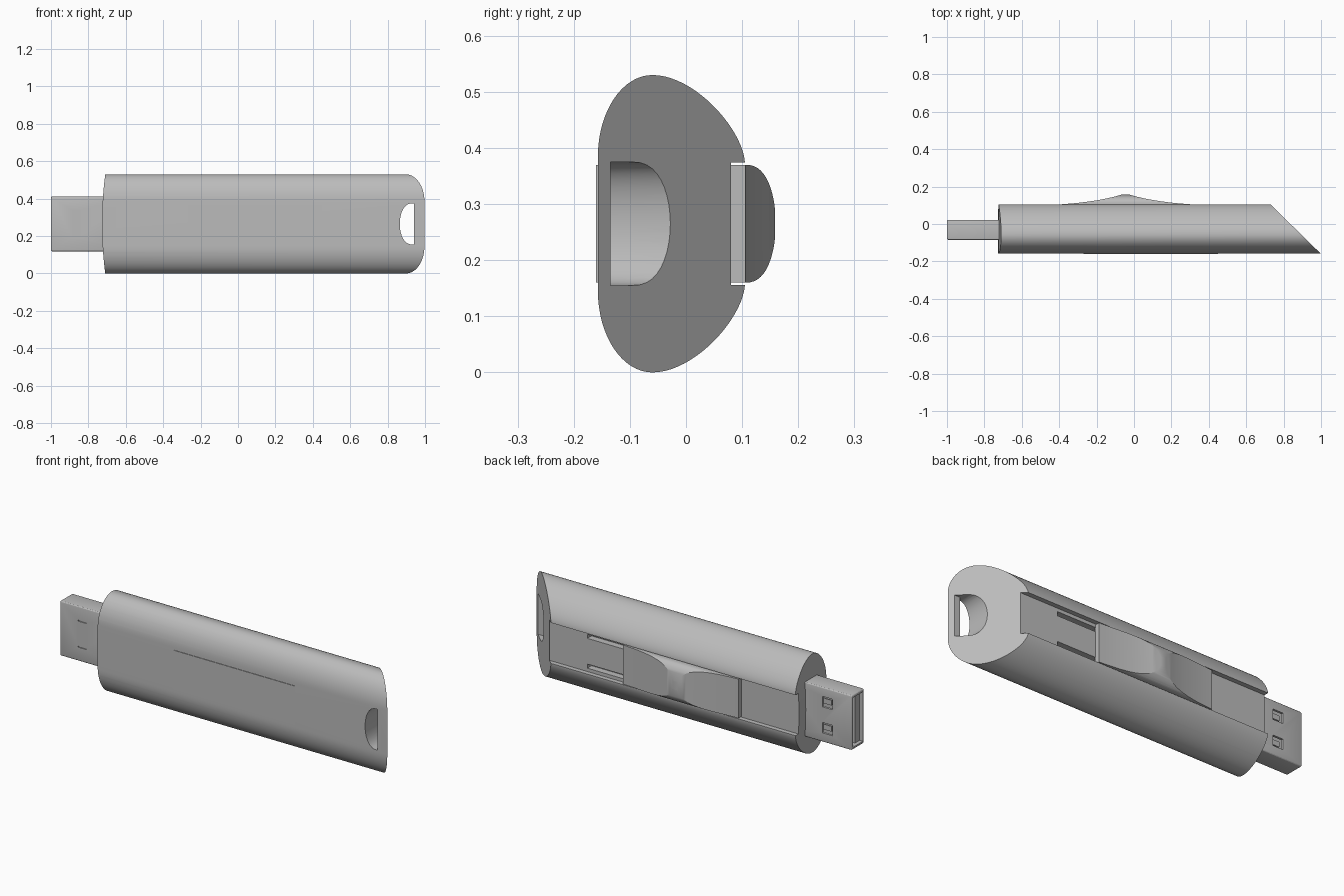
import bpy, bmesh, math
from mathutils import Matrix, Vector

if "Cube" in bpy.data.objects:
    bpy.data.objects.remove(bpy.data.objects["Cube"])

MID = 0.265  # height of the symmetry plane

grey = bpy.data.materials.new("light grey")
grey.use_nodes = True
COLOUR = (0.5, 0.5, 0.5, 1)
grey.diffuse_color = COLOUR
grey.node_tree.nodes["Principled BSDF"].inputs["Base Color"].default_value = COLOUR


def prism(name, points, axis, start, end):
    """Extrude a closed outline along one axis."""
    place = {"x": lambda p, d: (d, p[0], p[1]),
             "y": lambda p, d: (p[0], d, p[1]),
             "z": lambda p, d: (p[0], p[1], d)}[axis]
    bm = bmesh.new()
    face = bm.faces.new([bm.verts.new(place(p, start)) for p in points])
    new = bmesh.ops.extrude_face_region(bm, geom=[face])["geom"]
    move = Vector(place((0, 0), end - start))
    bmesh.ops.translate(bm, vec=move, verts=[v for v in new if isinstance(v, bmesh.types.BMVert)])
    bmesh.ops.recalc_face_normals(bm, faces=bm.faces)
    mesh = bpy.data.meshes.new(name)
    bm.to_mesh(mesh)
    bm.free()
    mesh.materials.append(grey)
    obj = bpy.data.objects.new(name, mesh)
    bpy.context.collection.objects.link(obj)
    return obj


def box(name, x, y, z):
    outline = [(x[0], z[0]), (x[1], z[0]), (x[1], z[1]), (x[0], z[1])]
    return prism(name, outline, "y", *y)


def activate(obj):
    bpy.ops.object.select_all(action="DESELECT")
    bpy.context.view_layer.objects.active = obj
    obj.select_set(True)


def combine(obj, tool, operation="DIFFERENCE"):
    activate(obj)
    mod = obj.modifiers.new("cut", "BOOLEAN")
    mod.operation, mod.object, mod.solver = operation, tool, "EXACT"
    bpy.ops.object.modifier_apply(modifier=mod.name)
    bpy.data.objects.remove(tool)


def bevel(obj, width):
    activate(obj)
    mod = obj.modifiers.new("round", "BEVEL")
    mod.width, mod.segments = width, 3
    bpy.ops.object.modifier_apply(modifier=mod.name)


def smooth(obj):
    activate(obj)
    bpy.ops.object.shade_smooth_by_angle(angle=math.radians(25))


def bezier(a, b, c, d, steps):
    a, b, c, d = map(Vector, (a, b, c, d))
    for i in range(steps + 1):
        t = i / steps
        yield tuple(a*(1-t)**3 + 3*b*t*(1-t)**2 + 3*c*t*t*(1-t) + d*t**3)


# Casing: asymmetric oval section, flat front, narrower flat back
half = list(bezier((0.105, 0.11), (0.1, 0.17), (0.015, 0.265), (-0.06, 0.265), 20))
half += [(-0.06 - 0.097*math.sin(a), 0.12 + 0.145*math.cos(a))
         for a in (math.pi/2*i/16 for i in range(1, 17))]
section = [(y, MID + z) for y, z in half] + [(y, MID - z) for y, z in reversed(half)]
casing = prism("casing", section, "x", -0.8, 1.1)

# Slanted tail and gently bowed mouth
slant = [(-0.9, -0.3), (1.143, -0.3), (0.53, 0.3), (-0.9, 0.3)]
combine(casing, prism("slant", slant, "z", -0.1, 0.7), "INTERSECT")
bow = [(-0.727 + 0.022*(i/10)**2, MID + 0.03*i) for i in range(-10, 11)]
combine(casing, prism("bow", bow + [(1.2, 0.565), (1.2, -0.035)], "y", -0.3, 0.3), "INTERSECT")

# Slider channel with two guide slots
combine(casing, box("channel", (-0.9, 1.1), (0.08, 0.3), (0.156, 0.374)))
for side in (-1, 1):
    z = MID + side*0.08
    combine(casing, box("guide", (0.2, 0.53), (0.045, 0.2), (z - 0.011, z + 0.011)))


# Lanyard opening: D-shaped, stepped behind the front wall
def d_shape(flat_x):
    arc = [(0.935 - 0.07*abs(math.cos(a))**0.8, MID + 0.11*math.sin(a))
           for a in (math.pi*(i/20 - 0.5) for i in range(21))]
    return arc + [(flat_x, MID + 0.11), (flat_x, MID - 0.11)]


combine(casing, prism("strap_opening", d_shape(0.94), "y", -0.3, 0.3))
combine(casing, prism("strap_recess", d_shape(1.1), "y", -0.135, 0.3))
smooth(casing)

# Label plate on the front
box("label_plate", (-0.27, 0.45), (-0.16, -0.15), (0.16, 0.37))

# Slider: domed bar carved by two thumb scoops
dome = [(0.105 + 0.055*math.sin(a)**0.8, MID + 0.105*math.cos(a))
        for a in (math.pi*i/28 for i in range(1, 28))]
dome = [(0.075, 0.37), (0.105, 0.37)] + dome + [(0.105, 0.16), (0.075, 0.16)]
slider = prism("thumb_slider", dome, "x", -0.385, 0.3)
scoops = list(bezier((-0.385, 0.106), (-0.28, 0.112), (-0.15, 0.13), (-0.06, 0.159), 14))
scoops += list(bezier((-0.03, 0.159), (0.06, 0.13), (0.19, 0.112), (0.3, 0.106), 14))
scoops = [(-0.385, 0.05)] + scoops + [(0.3, 0.05)]
combine(slider, prism("scoops", scoops, "z", 0, 0.6), "INTERSECT")
smooth(slider)

# Chevron marks pointing at the slider crest
for side, x in ((1, 0.085), (-1, -0.175)):
    for up in (-1, 1):
        mark = box("chevron", (-0.003, 0.003), (-0.003, 0.003), (-0.019, 0.019))
        mark.data.transform(Matrix.Translation((x, 0.127, MID + up*0.016))
                            @ Matrix.Rotation(-side*math.radians(11), 4, "Z")
                            @ Matrix.Rotation(side*up*math.radians(35), 4, "Y"))

# Plug shell: rounded tube with windows on the back and slits on the front
plug = box("plug_shell", (-1, -0.6), (-0.085, 0.022), (0.118, 0.412))
bevel(plug, 0.008)
combine(plug, box("cavity", (-1.1, -0.76), (-0.073, 0.01), (0.132, 0.398)))
for side in (-1, 1):
    z = MID + side*0.07
    combine(plug, box("window", (-0.885, -0.825), (-0.01, 0.1), (z - 0.028, z + 0.028)))
    combine(plug, box("slit", (-0.89, -0.84), (-0.1, -0.08), (z - 0.003, z + 0.003)))
    box("spring_tab", (-0.872, -0.8), (0.004, 0.01), (z - 0.014, z + 0.014))
smooth(plug)

# Contact tongue inside the plug
box("contact_tongue", (-0.98, -0.75), (-0.073, -0.035), (0.132, 0.398))
